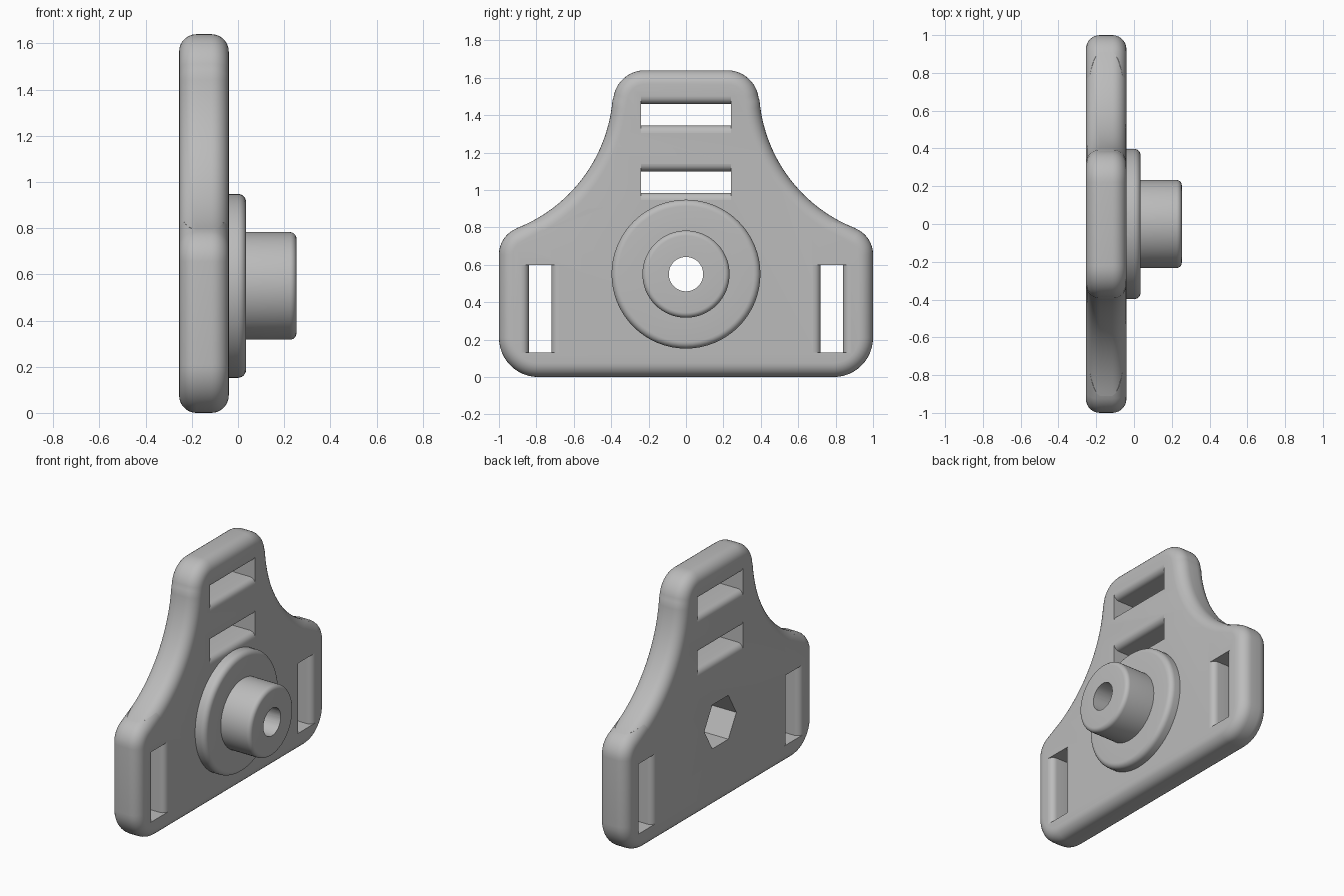
import bpy, bmesh
from math import cos, sin, pi, radians

if "Cube" in bpy.data.objects:
    bpy.data.objects.remove(bpy.data.objects["Cube"])

BACK, FACE = -0.255, -0.04      # plate thickness along x
HUB_Z = 0.55                    # height of the hub axis

grey = bpy.data.materials.new("plain grey")
grey.use_nodes = True
grey.diffuse_color = (0.5, 0.5, 0.5, 1)
grey.node_tree.nodes["Principled BSDF"].inputs["Base Color"].default_value = (0.5, 0.5, 0.5, 1)


def arc(cx, cy, r, start, end, steps):
    angles = [radians(start + (end - start) * i / steps) for i in range(steps + 1)]
    return [(cx + r * cos(a), cy + r * sin(a)) for a in angles]


def add_object(name, bm):
    bmesh.ops.recalc_face_normals(bm, faces=bm.faces)
    mesh = bpy.data.meshes.new(name)
    bm.to_mesh(mesh)
    bm.free()
    mesh.materials.append(grey)
    obj = bpy.data.objects.new(name, mesh)
    bpy.context.collection.objects.link(obj)
    return obj


def prism(name, points, direction, bevel=0):
    """Extrude a closed outline, optionally rounding the rims of both ends."""
    bm = bmesh.new()
    base = bm.faces.new([bm.verts.new(p) for p in points])
    extruded = bmesh.ops.extrude_face_region(bm, geom=[base], use_keep_orig=True)["geom"]
    moved = [v for v in extruded if isinstance(v, bmesh.types.BMVert)]
    bmesh.ops.translate(bm, verts=moved, vec=direction)
    if bevel:
        bmesh.ops.recalc_face_normals(bm, faces=bm.faces)
        rims = [e for e in bm.edges if abs(e.verts[0].co.x - e.verts[1].co.x) < 1e-5]
        bmesh.ops.bevel(bm, geom=rims, offset=bevel, segments=7, profile=0.5,
                        affect='EDGES', clamp_overlap=False)
    return add_object(name, bm)


def combine(target, tool, operation):
    mod = target.modifiers.new(operation.lower(), 'BOOLEAN')
    mod.object, mod.operation, mod.solver = tool, operation, 'EXACT'
    bpy.context.view_layer.objects.active = target
    bpy.ops.object.modifier_apply(modifier=mod.name)
    bpy.data.objects.remove(tool)


def slot_cutter(lo, hi, start, end, vertical):
    """Slot whose two long sides flare out in a fillet at both faces."""
    r, over = 0.04, 0.02
    side = [(BACK - over, hi + r)] + arc(BACK + r, hi + r, r, 180, 270, 6)
    side += arc(FACE - r, hi + r, r, 270, 360, 6) + [(FACE + over, hi + r)]
    profile = side + [(x, lo + hi - w) for x, w in reversed(side)]
    if vertical:
        return prism("slot_cutter", [(x, w, start) for x, w in profile], (0, 0, end - start))
    return prism("slot_cutter", [(x, start, w) for x, w in profile], (0, end - start, 0))


# Plate: half outline from the bottom corner up to the top, then mirrored
half = arc(0.79, 0.21, 0.21, -90, 0, 12)
half += arc(0.85, 0.655, 0.15, 0, 68, 8)
half += arc(1.2, 1.55, 0.81, 249, 185, 24)
half += arc(0.22, 1.47, 0.17, 6, 90, 10)
outline = half + [(-y, z) for y, z in reversed(half)]
plate = prism("strap_plate", [(BACK, y, z) for y, z in outline], (FACE - BACK, 0, 0), 0.075)

# Strap slots
for lo, hi in ((0.985, 1.10), (1.345, 1.46)):
    combine(plate, slot_cutter(lo, hi, -0.24, 0.24, False), 'DIFFERENCE')
for lo, hi in ((-0.84, -0.72), (0.72, 0.84)):
    combine(plate, slot_cutter(lo, hi, 0.13, 0.60, True), 'DIFFERENCE')

# Hub: flange and boss turned around the x axis
profile = [(-0.1, 0), (-0.1, 0.398)]
profile += arc(0.0, 0.363, 0.035, 90, 0, 6)
profile += arc(0.225, 0.205, 0.028, 90, 0, 6)
profile += [(0.253, 0)]
profile.insert(-8, (0.035, 0.233))
bm = bmesh.new()
verts = [bm.verts.new((x, 0, HUB_Z + r)) for x, r in profile]
edges = [bm.edges.new(pair) for pair in zip(verts, verts[1:])]
bmesh.ops.spin(bm, geom=verts + edges, cent=(0, 0, HUB_Z), axis=(1, 0, 0),
               angle=2 * pi, steps=64, use_duplicate=False)
bmesh.ops.remove_doubles(bm, verts=bm.verts, dist=1e-4)
combine(plate, add_object("hub", bm), 'UNION')

# Bolt hole and hexagonal nut recess
bore = [(-0.4, y, z) for y, z in arc(0, HUB_Z, 0.092, 0, 360, 48)[:-1]]
combine(plate, prism("bore_cutter", bore, (0.8, 0, 0)), 'DIFFERENCE')
nut = [(-0.4, y, z) for y, z in arc(0, HUB_Z, 0.17, 0, 360, 6)[:-1]]
combine(plate, prism("nut_cutter", nut, (0.45, 0, 0)), 'DIFFERENCE')

# Smooth shading with sharp creases kept
bpy.ops.object.select_all(action='DESELECT')
plate.select_set(True)
bpy.context.view_layer.objects.active = plate
bpy.ops.object.shade_smooth_by_angle(angle=radians(30))
